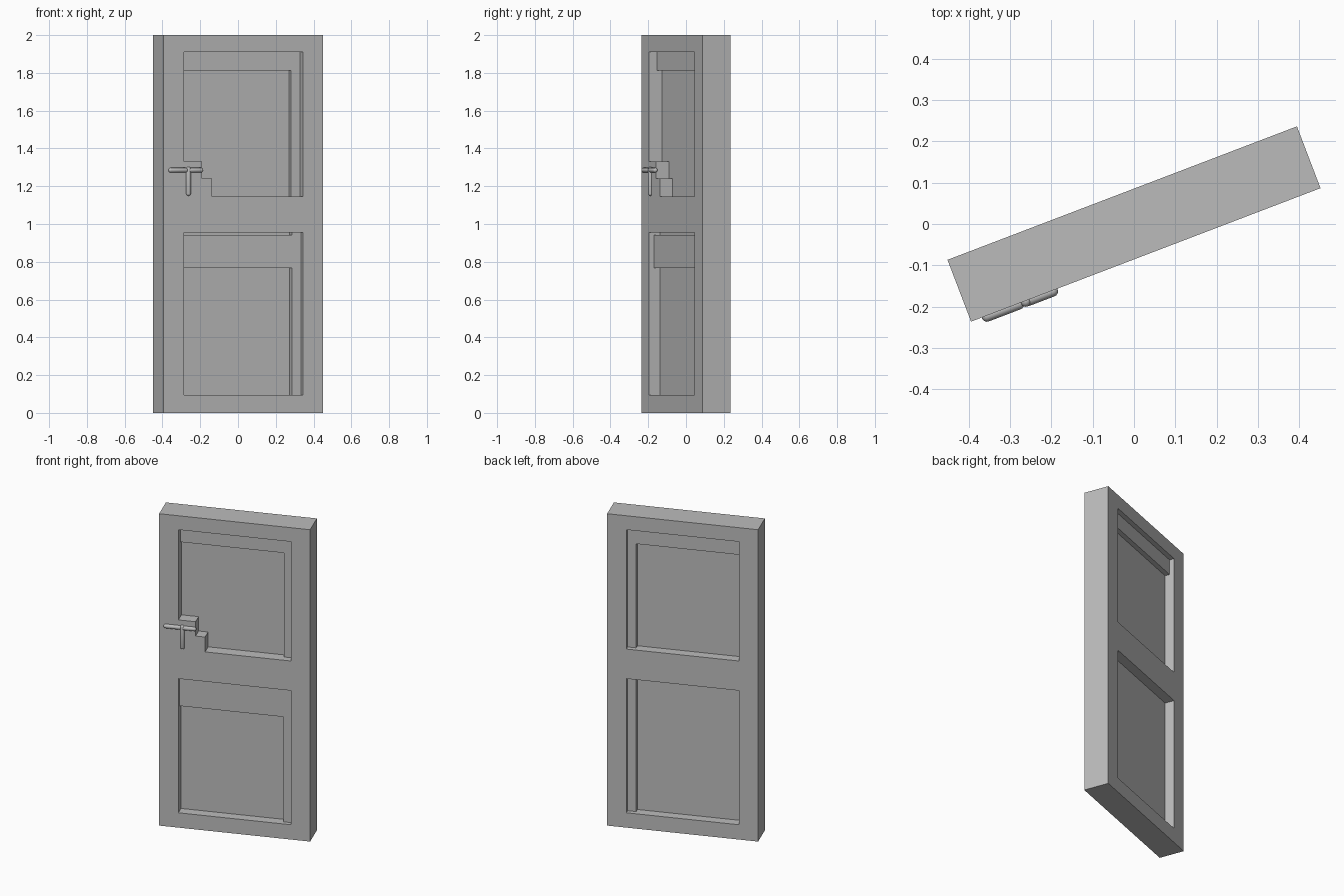
import bpy, bmesh, math
from mathutils import Matrix

if "Cube" in bpy.data.objects:
    bpy.data.objects.remove(bpy.data.objects["Cube"])

TURN = Matrix.Rotation(math.radians(20.9), 4, 'Z')   # whole door is turned about z
W, T = 0.4525, 0.08                                  # half width, half thickness
P = 0.337                                            # half width of the panel openings
BAR = 0.286                                          # inner edge of the side bars

grey = bpy.data.materials.new("door_grey")
grey.diffuse_color = (0.5, 0.5, 0.5, 1)
grey.use_nodes = True
grey.node_tree.nodes["Principled BSDF"].inputs["Base Color"].default_value = grey.diffuse_color


def finish(name, bm):
    bmesh.ops.transform(bm, matrix=TURN, verts=bm.verts)
    bmesh.ops.recalc_face_normals(bm, faces=bm.faces)
    me = bpy.data.meshes.new(name)
    bm.to_mesh(me)
    bm.free()
    me.materials.append(grey)
    ob = bpy.data.objects.new(name, me)
    bpy.context.collection.objects.link(ob)
    return ob


def box(name, u0, u1, v0, v1, z0, z1):
    bm = bmesh.new()
    bmesh.ops.create_cube(bm, size=1)
    for v in bm.verts:
        v.co = (u0 if v.co.x < 0 else u1, v0 if v.co.y < 0 else v1, z0 if v.co.z < 0 else z1)
    return finish(name, bm)


def capsule(name, centre, half, r, axis):
    bm = bmesh.new()
    bmesh.ops.create_uvsphere(bm, u_segments=20, v_segments=11, radius=r)
    for v in bm.verts:
        v.co.z += math.copysign(half - r, v.co.z)
    m = Matrix.Translation(centre)
    if axis == 'X':
        m = m @ Matrix.Rotation(math.pi / 2, 4, 'Y')
    bmesh.ops.transform(bm, matrix=m, verts=bm.verts)
    for f in bm.faces:
        f.smooth = True
    return finish(name, bm)


# door frame: flat outline with two openings, extruded through the thickness
curve = bpy.data.curves.new("frame_outline", 'CURVE')
curve.dimensions, curve.fill_mode, curve.extrude = '2D', 'BOTH', T
for u, z0, z1 in ((W, 0, 2), (P, 0.095, 0.955), (P, 1.145, 1.91)):
    s = curve.splines.new('POLY')
    s.points.add(3)
    for p, co in zip(s.points, ((-u, z0), (u, z0), (u, z1), (-u, z1))):
        p.co = (*co, 0, 1)
    s.use_cyclic_u = True
tmp = bpy.data.objects.new("frame_outline", curve)
bpy.context.collection.objects.link(tmp)
bpy.context.view_layer.update()
mesh = tmp.evaluated_get(bpy.context.evaluated_depsgraph_get()).to_mesh()
bm = bmesh.new()
bm.from_mesh(mesh)
bpy.data.objects.remove(tmp)
bmesh.ops.remove_doubles(bm, verts=bm.verts, dist=1e-5)
bmesh.ops.transform(bm, matrix=Matrix.Rotation(math.pi / 2, 4, 'X'), verts=bm.verts)
for f in bm.faces:
    f.material_index = 0
    f.smooth = False
finish("door_frame", bm)

# recessed panels, each with a raised top bar and side bar
E = 0.01   # overlap into the frame
for name, z0, z1, pv0, pv1, bv0, bv1, tv1, tz0, tz1 in (
        ("upper", 1.145, 1.91, -0.008, 0.02, -0.036, 0.05, 0.05, 1.812, 1.91 + E),
        ("lower", 0.095, 0.955, -0.018, 0.02, -0.052, 0.05, 0.019, 0.768, 0.942)):
    box(name + "_panel", -P - E, BAR + E, pv0, pv1, z0 - E, z1 + E)
    box(name + "_side_bar", BAR, P + E, bv0, bv1, z0 - E, z1 + E)
    box(name + "_top_bar", -P - E, BAR, bv0, tv1, tz0, tz1)

# stepped lock blocks in the corner of the upper panel, flush with the front
box("lock_block_upper", -P, -0.234, -T, 0, 1.24, 1.332)
box("lock_block_lower", -P, -0.177, -T, 0, 1.145, 1.24)

# handle: two lever halves and a hanging grip
capsule("lever_left", (-0.371, -0.082, 1.285), 0.054, 0.013, 'X')
capsule("lever_right", (-0.273, -0.082, 1.285), 0.044, 0.013, 'X')
capsule("hanging_grip", (-0.312, -0.082, 1.226), 0.077, 0.0125, 'Z')
